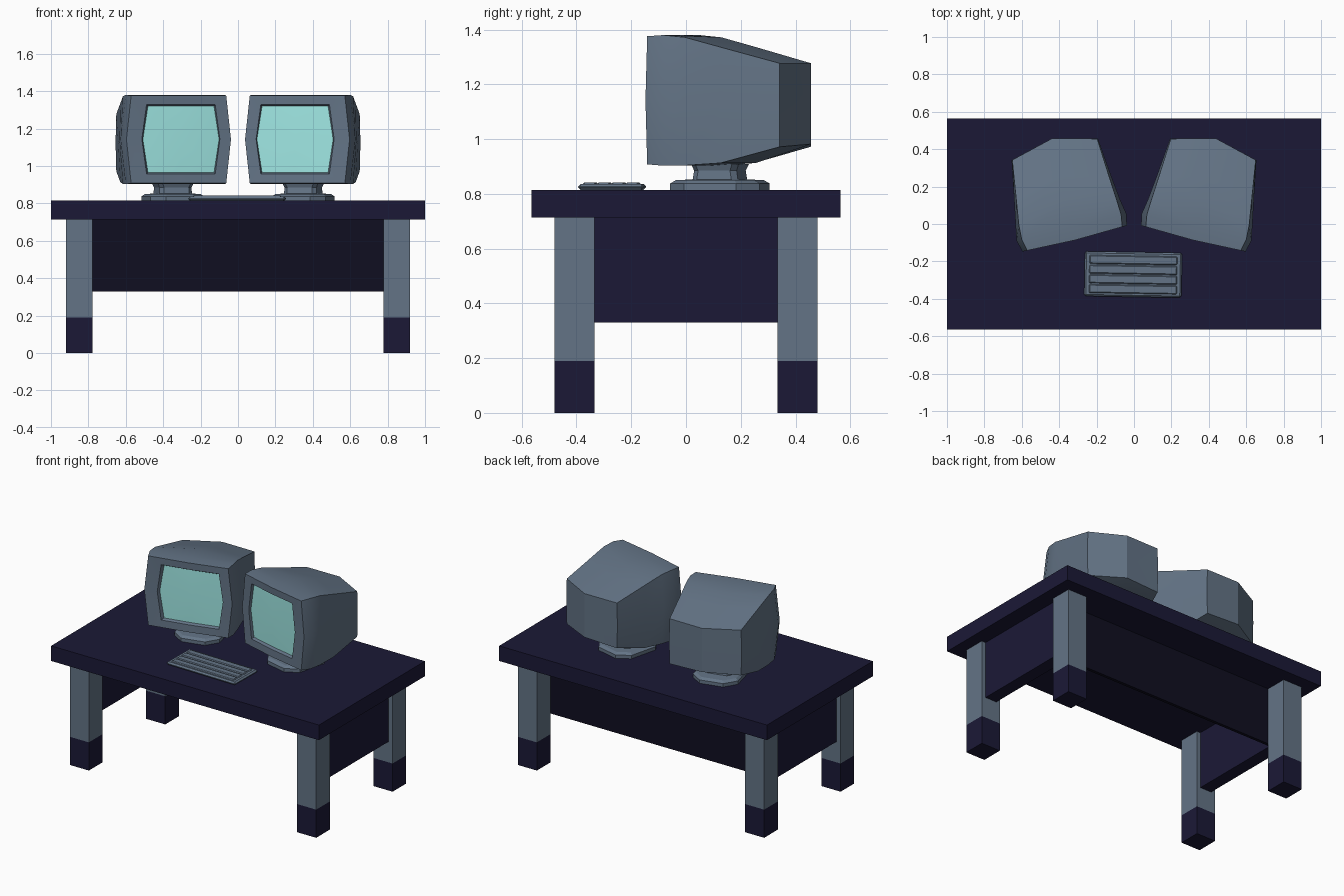
import bpy, bmesh, math
from mathutils import Matrix, Vector

cube = bpy.data.objects.get("Cube")
if cube:
    bpy.data.objects.remove(cube, do_unlink=True)


def material(name, rgb):
    m = bpy.data.materials.new(name)
    m.use_nodes = True
    m.diffuse_color = (*rgb, 1)
    m.node_tree.nodes["Principled BSDF"].inputs["Base Color"].default_value = (*rgb, 1)
    return m


NAVY = material("navy wood", (0.0108, 0.0096, 0.037))
DARK = material("shadowed navy", (0.005, 0.0045, 0.015))
GREY = material("blue grey", (0.126, 0.174, 0.238))
SCREEN = material("pale teal screen", (0.365, 0.840, 0.810))


def finish(name, bm, mats, smooth=False):
    bmesh.ops.recalc_face_normals(bm, faces=bm.faces[:])
    mesh = bpy.data.meshes.new(name)
    bm.to_mesh(mesh)
    bm.free()
    for m in mats:
        mesh.materials.append(m)
    ob = bpy.data.objects.new(name, mesh)
    bpy.context.collection.objects.link(ob)
    if smooth:
        bpy.ops.object.select_all(action="DESELECT")
        ob.select_set(True)
        bpy.context.view_layer.objects.active = ob
        bpy.ops.object.shade_smooth_by_angle(angle=math.radians(28))
    return ob


def box(name, lo, hi, mat, bevel=0):
    bm = bmesh.new()
    lo, hi = Vector(lo), Vector(hi)
    place = Matrix.Translation((lo + hi) / 2) @ Matrix.Diagonal((*(hi - lo), 1))
    bmesh.ops.create_cube(bm, size=1, matrix=place)
    if bevel:
        bmesh.ops.bevel(bm, geom=bm.edges[:], offset=bevel, segments=1, affect="EDGES")
    return finish(name, bm, [mat])


def loft(bm, rings):
    """Skin a list of point rings and return the vertex loops."""
    loops = [[bm.verts.new(p) for p in ring] for ring in rings]
    for a, b in zip(loops, loops[1:]):
        n = len(a)
        for i in range(n):
            j = (i + 1) % n
            bm.faces.new((a[i], a[j], b[j], b[i]))
    return loops


def fan(bm, loop, tip):
    v = bm.verts.new(tip)
    return [bm.faces.new((loop[i], loop[(i + 1) % len(loop)], v)) for i in range(len(loop))]


# Desk: top, four legs with dark feet, inset side panels and a back panel
TOP, UNDER, SKIRT, FOOT = 0.815, 0.713, 0.33, 0.19
box("desk_top", (-1, -0.565, UNDER), (1, 0.565, TOP), NAVY)
for sx, side in ((1, "left"), (-1, "right")):
    x0, x1 = sorted((sx * 0.778, sx * 0.92))
    for sy, end in ((-1, "front"), (1, "back")):
        y0, y1 = sorted((sy * 0.335, sy * 0.48))
        box(f"{end}_{side}_leg", (x0, y0, FOOT), (x1, y1, UNDER), GREY)
        box(f"{end}_{side}_foot", (x0, y0, 0), (x1, y1, FOOT), NAVY)
    x0, x1 = sorted((sx * 0.805, sx * 0.89))
    box(f"{side}_panel", (x0, -0.335, SKIRT), (x1, 0.335, UNDER), NAVY)
box("back_panel", (-0.805, 0.315, SKIRT), (0.805, 0.335, UNDER), DARK)


# Monitors: one loft from the back, round the bezel and into the screen
def monitor_ring(shift, depth, corner, middle, low, high, centre, lift):
    """Eight-sided outline whose centre column can bulge and rise."""
    mid = (low + high) / 2
    pts = [(-corner, low), (0, low + lift), (corner, low), (middle, mid),
           (corner, high), (0, high), (-corner, high), (-middle, mid)]
    return [(x + shift, depth + (centre if x == 0 else 0), z) for x, z in pts]


SECTIONS = [
    (0.014, 0.485, 0.234, 0.238, 0.972, 1.277, 0.06, 0.01),
    (0.005, 0.27, 0.256, 0.268, 0.913, 1.336, 0.07, 0),
    (0, 0.14, 0.27, 0.288, 0.904, 1.372, 0.07, 0),
    (0, 0.06, 0.274, 0.302, 0.903, 1.38, 0, 0),
    (0.002, -0.004, 0.262, 0.288, 0.908, 1.376, -0.008, 0),
    (0.014, -0.004, 0.189, 0.215, 0.957, 1.33, -0.006, 0),
    (0.019, 0.014, 0.182, 0.21, 0.965, 1.32, -0.005, 0),
]


def stand_ring(half_x, half_y, cut, z):
    quarter = [(half_x, half_y - cut), (half_x - cut, half_y)]
    right = [(x, -y) for x, y in reversed(quarter)] + quarter
    left = [(-x, -y) for x, y in right]
    return [(x + 0.02, y + 0.2, z) for x, y in right + left]


STAND = [(0.148, 0.168, 0.07, TOP), (0.148, 0.168, 0.07, 0.838),
         (0.132, 0.148, 0.06, 0.85), (0.09, 0.085, 0.02, 0.853),
         (0.088, 0.08, 0.02, 0.885), (0.098, 0.09, 0.02, 0.91)]


def monitor(side, s):
    place = (Matrix.Translation((s * 0.32, -0.075, 0))
             @ Matrix.Rotation(-s * math.radians(14), 4, "Z"))

    body = bmesh.new()
    loops = loft(body, [monitor_ring(*sec) for sec in SECTIONS])
    fan(body, loops[0], (0.014, 0.545, 1.13))
    for f in fan(body, loops[-1], (0.019, 0.004, 1.143)):
        f.material_index = 1

    stand = bmesh.new()
    loops = loft(stand, [stand_ring(*sec) for sec in STAND])
    stand.faces.new(loops[0])
    stand.faces.new(loops[-1])

    # the left monitor is the mirror of the right one
    for bm in (body, stand):
        bmesh.ops.scale(bm, vec=(-s, 1, 1), verts=bm.verts[:])
    finish(f"{side}_monitor", body, [GREY, SCREEN], smooth=True).matrix_world = place
    finish(f"{side}_monitor_stand", stand, [GREY]).matrix_world = place


monitor("left", 1)
monitor("right", -1)

# Keyboard: chamfered tray with raised rows of keys
turn = Matrix.Rotation(math.radians(-1), 4, "Z")
tray = box("keyboard_tray", (-0.26, -0.39, TOP), (0.26, -0.15, 0.836), GREY, bevel=0.009)
tray.matrix_world = turn
for i in range(4):
    y = -0.372 + i * 0.052
    row = box(f"key_row_{i + 1}", (-0.235, y, 0.83), (0.235, y + 0.046, 0.842), GREY, bevel=0.005)
    row.matrix_world = turn
